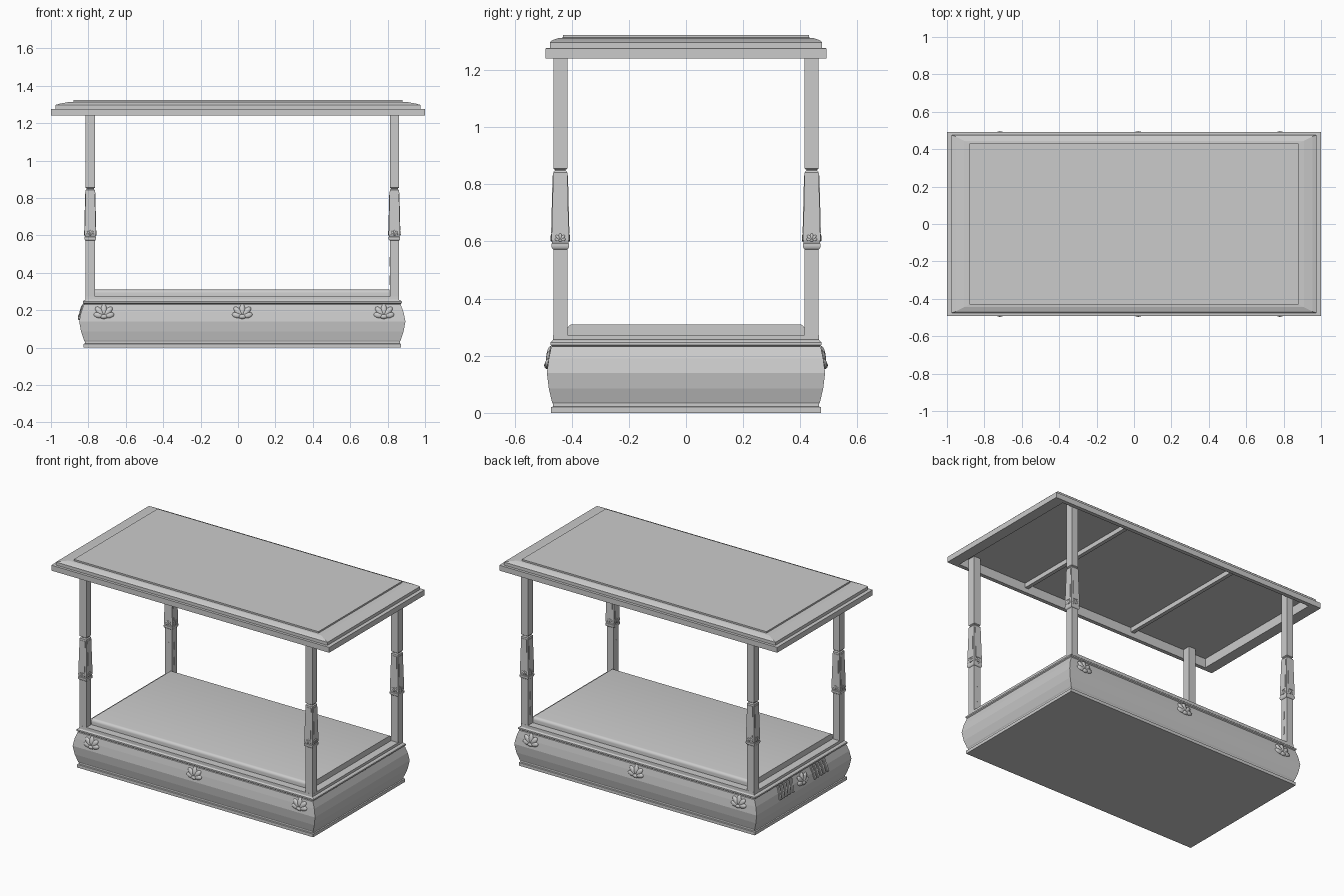
import bpy, bmesh, math
from mathutils import Matrix, Vector

if "Cube" in bpy.data.objects:
    bpy.data.objects.remove(bpy.data.objects["Cube"])

CX = 0.023  # the bed body sits slightly off the canopy centre


def finish(bm, name, smooth=False):
    bmesh.ops.recalc_face_normals(bm, faces=bm.faces[:])
    me = bpy.data.meshes.new(name)
    bm.to_mesh(me)
    bm.free()
    ob = bpy.data.objects.new(name, me)
    bpy.context.collection.objects.link(ob)
    if smooth:
        bpy.context.view_layer.objects.active = ob
        ob.select_set(True)
        bpy.ops.object.shade_smooth_by_angle(angle=math.radians(40))
        ob.select_set(False)
    return ob


def loft(name, rings, cx=0, cy=0):
    """Stack rectangles given as (half x, half y, z) and cap both ends."""
    bm = bmesh.new()
    loops = [[bm.verts.new((cx + sx * hx, cy + sy * hy, z))
              for sx, sy in ((-1, -1), (1, -1), (1, 1), (-1, 1))] for hx, hy, z in rings]
    for a, b in zip(loops, loops[1:]):
        for i in range(4):
            j = (i + 1) % 4
            bm.faces.new((a[i], a[j], b[j], b[i]))
    bm.faces.new(loops[0])
    bm.faces.new(loops[-1])
    return finish(bm, name)


def add_box(bm, size, mat):
    bmesh.ops.create_cube(bm, size=1, matrix=mat @ Matrix.Diagonal((*size, 1)))


def face_frame(loc, angle, tilt=0.0):
    """Local axes on a wall: x along it, y up it, z outward."""
    w = Vector((math.cos(angle), math.sin(angle), 0))
    v = (Vector((0, 0, 1)) - w * tilt).normalized()
    u = Vector((-math.sin(angle), math.cos(angle), 0))
    m = Matrix((u, v, u.cross(v))).transposed().to_4x4()
    return Matrix.Translation(loc) @ m


def shell(name, frame, s):
    """Fan of rounded lobes with a small bulb at the root."""
    bm = bmesh.new()
    for deg, length in ((0, .66), (42, .66), (-42, .66), (80, .56), (-80, .56)):
        m = (frame @ Matrix.Rotation(math.radians(deg), 4, 'Z')
             @ Matrix.Translation((0, s * length / 2, 0))
             @ Matrix.Diagonal((s * .16, s * length / 2, s * .1, 1)))
        bmesh.ops.create_uvsphere(bm, u_segments=10, v_segments=6, radius=1, matrix=m)
    m = frame @ Matrix.Translation((0, -s * .03, 0)) @ Matrix.Diagonal((s * .22, s * .13, s * .12, 1))
    bmesh.ops.create_uvsphere(bm, u_segments=10, v_segments=6, radius=1, matrix=m)
    finish(bm, name, True)


# Bulging base with plinth and top moulding
loft("base", [(.849, .473, 0), (.849, .473, .02), (.842, .466, .022), (.842, .466, .032),
              (.846, .469, .038), (.862, .480, .085), (.872, .487, .14), (.862, .480, .19),
              (.847, .472, .23), (.847, .468, .233), (.853, .474, .238), (.853, .474, .247),
              (.846, .467, .253), (.838, .466, .256), (.838, .465, .273)], CX)

# Mattress rounded along its long edges
bm = bmesh.new()
prof = [(-.415, .26), (.415, .26)]
for side, start in ((1, 0), (-1, 90)):
    for i in range(5):
        a = math.radians(start + i * 22.5)
        prof.append((side * .397 + .018 * math.cos(a), .292 + .018 * math.sin(a)))
face = bm.faces.new([bm.verts.new((CX - .788, y, z)) for y, z in prof])
ext = bmesh.ops.extrude_face_region(bm, geom=[face], use_keep_orig=True)
bmesh.ops.translate(bm, vec=(1.576, 0, 0),
                    verts=[e for e in ext["geom"] if isinstance(e, bmesh.types.BMVert)])
finish(bm, "mattress", True)

# Canopy: hollow below, stepped and sloped above
loft("canopy", [(.93, .466, 1.30), (.93, .466, 1.241), (1, .491, 1.241), (1, .491, 1.276),
                (.977, .476, 1.277), (.977, .476, 1.297), (.955, .468, 1.304), (.91, .445, 1.312),
                (.88, .43, 1.313), (.88, .43, 1.323)])
for x in (.42, -.38):
    bm = bmesh.new()
    add_box(bm, (.025, .932, .03), Matrix.Translation((x, 0, 1.286)))
    finish(bm, "canopy_slat")

# Four posts with tapered sleeves, small shells and slots
P = [(.0245, .26), (.0245, .572), (.029, .576), (.031, .582), (.031, .592), (.0285, .594),
     (.0285, .6), (.0305, .604), (.0245, .842), (.019, .848), (.019, .851), (.0245, .855),
     (.0245, 1.3)]
for sx in (-1, 1):
    for sy in (-1, 1):
        px, py = CX + sx * .813, sy * .44
        loft("post", [(h, h, z) for h, z in P], px, py)
        slots = bmesh.new()
        for k in range(4):
            a = k * math.pi / 2
            d = Vector((math.cos(a), math.sin(a), 0))
            base = Vector((px, py, 0))
            shell("post_shell", face_frame(base + d * .0305 + Vector((0, 0, .605)), a, .02), .035)
            # raised panel following the taper
            add_box(slots, (.034, .2, .004),
                    face_frame(base + d * .0275 + Vector((0, 0, .73)), a, .025))
            if d.x * sx + d.y * sy < 0:
                for z in (.36, .46):
                    add_box(slots, (.006, .05, .002),
                            face_frame(base + d * .0245 + Vector((0, 0, z)), a))
        finish(slots, "post_panels")

# Shell ornaments on front, back and left end
for sy in (-1, 1):
    for x in (-.74, 0, .757):
        shell("base_shell", face_frame((CX + x, sy * .484, .169), sy * math.pi / 2, .16), .1)
shell("end_shell", face_frame((CX - .866, 0, .169), math.pi, .25), .1)

# Fluted panels either side of the end shell
bm = bmesh.new()
for side in (-1, 1):
    for i in range(5):
        lean = Matrix.Rotation(-side * .15, 4, 'Z')
        add_box(bm, (.022, .085, .012),
                face_frame((CX - .861, side * (.11 + i * .032), .19), math.pi, .3) @ lean)
bmesh.ops.bevel(bm, geom=bm.edges[:], offset=.003, segments=1, affect='EDGES')
finish(bm, "end_flutes")
